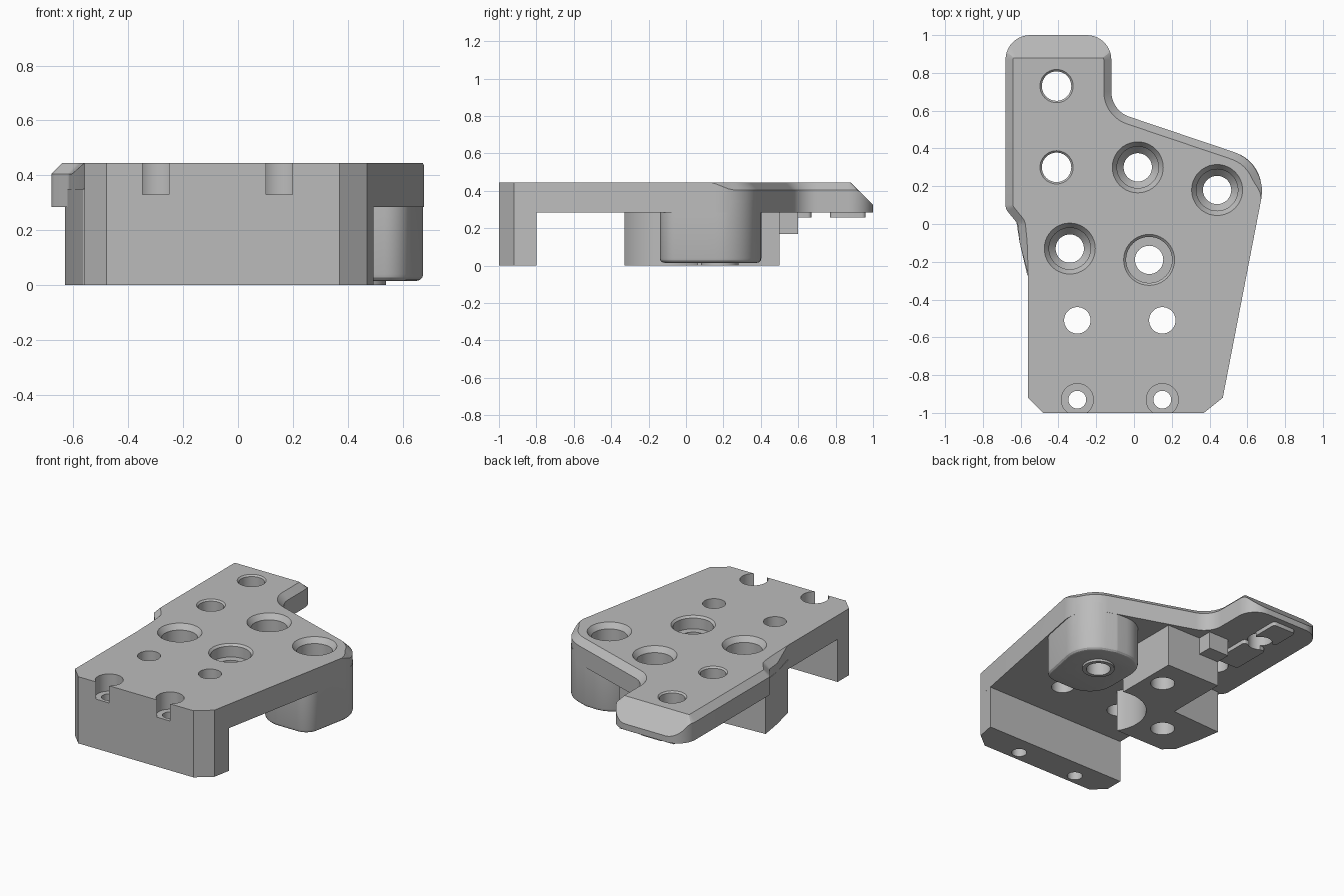
import bpy, bmesh, math
from mathutils import Vector

cube = bpy.data.objects.get("Cube")
if cube:
    bpy.data.objects.remove(cube, do_unlink=True)

TOP, UNDER = 0.445, 0.285

grey = bpy.data.materials.new("machined grey")
grey.use_nodes = True
colour = (0.5, 0.5, 0.5, 1)
grey.diffuse_color = colour
grey.node_tree.nodes["Principled BSDF"].inputs["Base Color"].default_value = colour


def rounded(corners, steps=10):
    """Outline from (x, y, radius) corners, with each corner filleted."""
    out = []
    for i, (x, y, r) in enumerate(corners):
        p = Vector((x, y))
        if r == 0:
            out.append(p)
            continue
        a = (Vector(corners[i - 1][:2]) - p).normalized()
        b = (Vector(corners[(i + 1) % len(corners)][:2]) - p).normalized()
        half = a.angle(b) / 2
        centre = p + (a + b).normalized() * (r / math.sin(half))
        start = p + a * (r / math.tan(half)) - centre
        end = p + b * (r / math.tan(half)) - centre
        sweep = start.angle_signed(end)
        for k in range(steps + 1):
            t = -sweep * k / steps
            c, s = math.cos(t), math.sin(t)
            out.append(centre + Vector((c * start.x - s * start.y, s * start.x + c * start.y)))
    return out


def inset(pts, dist):
    """Move each point of a counter-clockwise outline inward by dist(point)."""
    out = []
    for i, p in enumerate(pts):
        a = (p - pts[i - 1]).normalized()
        b = (pts[(i + 1) % len(pts)] - p).normalized()
        n = Vector((-a.y - b.y, a.x + b.x)).normalized()
        out.append(p + n * dist(p))
    return out


def loft(name, layers):
    """Solid through matching loops of 3D points, bottom to top."""
    bm = bmesh.new()
    loops = [[bm.verts.new(p) for p in layer] for layer in layers]
    n = len(loops[0])
    for lo, hi in zip(loops, loops[1:]):
        for i in range(n):
            j = (i + 1) % n
            bm.faces.new((lo[i], lo[j], hi[j], hi[i]))
    bm.faces.new(loops[0][::-1])
    bm.faces.new(loops[-1])
    bmesh.ops.remove_doubles(bm, verts=bm.verts, dist=1e-5)
    bmesh.ops.recalc_face_normals(bm, faces=bm.faces)
    mesh = bpy.data.meshes.new(name)
    bm.to_mesh(mesh)
    bm.free()
    obj = bpy.data.objects.new(name, mesh)
    bpy.context.collection.objects.link(obj)
    mesh.materials.append(grey)
    return obj


def at(pts, z):
    return [(p[0], p[1], z) for p in pts]


def prism(name, pts, z0, z1):
    return loft(name, [at(pts, z0), at(pts, z1)])


def turned(name, x, y, profile, n=40):
    """Solid of revolution about a vertical axis from (radius, z) pairs."""
    ring = [(math.cos(2 * math.pi * k / n), math.sin(2 * math.pi * k / n)) for k in range(n)]
    return loft(name, [[(x + r * c, y + r * s, z) for c, s in ring] for r, z in profile])


def combine(target, tool, operation):
    mod = target.modifiers.new(operation, "BOOLEAN")
    mod.operation, mod.solver, mod.object = operation, "EXACT", tool
    bpy.context.view_layer.objects.active = target
    bpy.ops.object.modifier_apply(modifier=mod.name)
    bpy.data.objects.remove(tool, do_unlink=True)


# Top plate, with a chamfer along its left, back and diagonal edges
outline = rounded([
    (-0.48, -1, 0), (0.37, -1, 0), (0.47, -0.92, 0), (0.71, 0.32, 0.22),
    (-0.12, 0.6, 0.14), (-0.12, 1, 0.13), (-0.68, 1, 0.13), (-0.68, 0.08, 0.06),
    (-0.615, 0.0, 0.04), (-0.605, -0.1, 0), (-0.56, -0.27, 0), (-0.56, -0.92, 0)])


def chamfer(p):
    if p.x > 0:
        return 0.04 * min(1, max(0, (p.y - 0.14) / 0.1))
    return 0.04 if p.y > -0.2 else 0


shoulder = [(p.x, p.y, TOP - max(chamfer(p), p.y - 0.88)) for p in outline]
crown = [(p.x, min(p.y, 0.88), TOP) for p in inset(outline, chamfer)]
body = loft("bracket_body", [at(outline, UNDER), shoulder, crown])

# Front leg across the full width
leg = [(-0.48, -1), (0.37, -1), (0.47, -0.92), (0.493, -0.8), (-0.56, -0.8), (-0.56, -0.92)]
combine(body, prism("front_leg", leg, 0, 0.35), "UNION")

# Middle block, relieved around the centre hole, with a step behind it
block = prism("middle_block", [
    (0.14, 0.5), (-0.26, 0.5), (-0.26, 0.08), (-0.63, 0.06), (-0.605, -0.1),
    (-0.565, -0.27), (-0.5, -0.33), (0.14, -0.33)], 0, 0.35)
combine(block, turned("relief", 0.08, -0.19, [(0.26, -0.1), (0.26, 0.4)]), "DIFFERENCE")
combine(body, block, "UNION")
step = [(-0.26, 0.45), (-0.11, 0.45), (-0.11, 0.6), (-0.26, 0.6)]
combine(body, prism("block_step", step, 0.17, 0.35), "UNION")

# Round boss under the right-hand corner, with a soft lower rim and a seat ring
boss = rounded([(0.21, -0.14, 0.18), (0.615, -0.14, 0.1), (0.705, 0.32, 0.2),
                (0.47, 0.4, 0.05), (0.21, 0.41, 0.18)])
rim = [at(inset(boss, lambda p, a=a: 0.025 * (1 - math.sin(a))), 0.04 - 0.025 * math.cos(a))
       for a in (0, math.pi / 6, math.pi / 3, math.pi / 2)]
combine(body, loft("corner_boss", rim + [at(boss, 0.35)]), "UNION")
combine(body, turned("seat_ring", 0.44, 0.18, [(0.1, 0), (0.1, 0.1)]), "UNION")

# Thin pads beneath the rear arm
for y0, y1 in ((0.4, 0.67), (0.77, 0.96)):
    pad = rounded([(-0.5, y0, 0.02), (-0.33, y0, 0.02), (-0.33, y1, 0.02), (-0.5, y1, 0.02)], 4)
    combine(body, prism("arm_pad", pad, 0.258, 0.35), "UNION")

# Bores: profiles run from below the part to above its top face
deep = [(0.075, -0.1), (0.075, 0.2), (0.11, 0.24), (0.11, 0.41), (0.135, TOP), (0.135, 0.6)]
shallow = [(0.075, -0.1), (0.075, 0.36), (0.122, 0.36), (0.122, 0.432), (0.135, TOP), (0.135, 0.6)]
arm = [(0.078, -0.1), (0.078, 0.435), (0.088, TOP), (0.088, 0.6)]
plain = [(0.07, 0.1), (0.07, 0.6)]
screw = [(0.047, -0.1), (0.047, 0.33), (0.085, 0.33), (0.085, 0.6)]
holes = [
    (deep, [(0.02, 0.3), (0.44, 0.18), (-0.34, -0.13)]),
    (shallow, [(0.08, -0.19)]),
    (arm, [(-0.41, 0.73), (-0.41, 0.3)]),
    (plain, [(-0.3, -0.51), (0.15, -0.51)]),
    (screw, [(-0.3, -0.93), (0.15, -0.93)])]
for profile, places in holes:
    for x, y in places:
        combine(body, turned("bore", x, y, profile), "DIFFERENCE")

# Smooth the curved walls, keep machined edges crisp
bpy.ops.object.select_all(action="DESELECT")
body.select_set(True)
bpy.context.view_layer.objects.active = body
bpy.ops.object.shade_smooth_by_angle(angle=math.radians(25))
